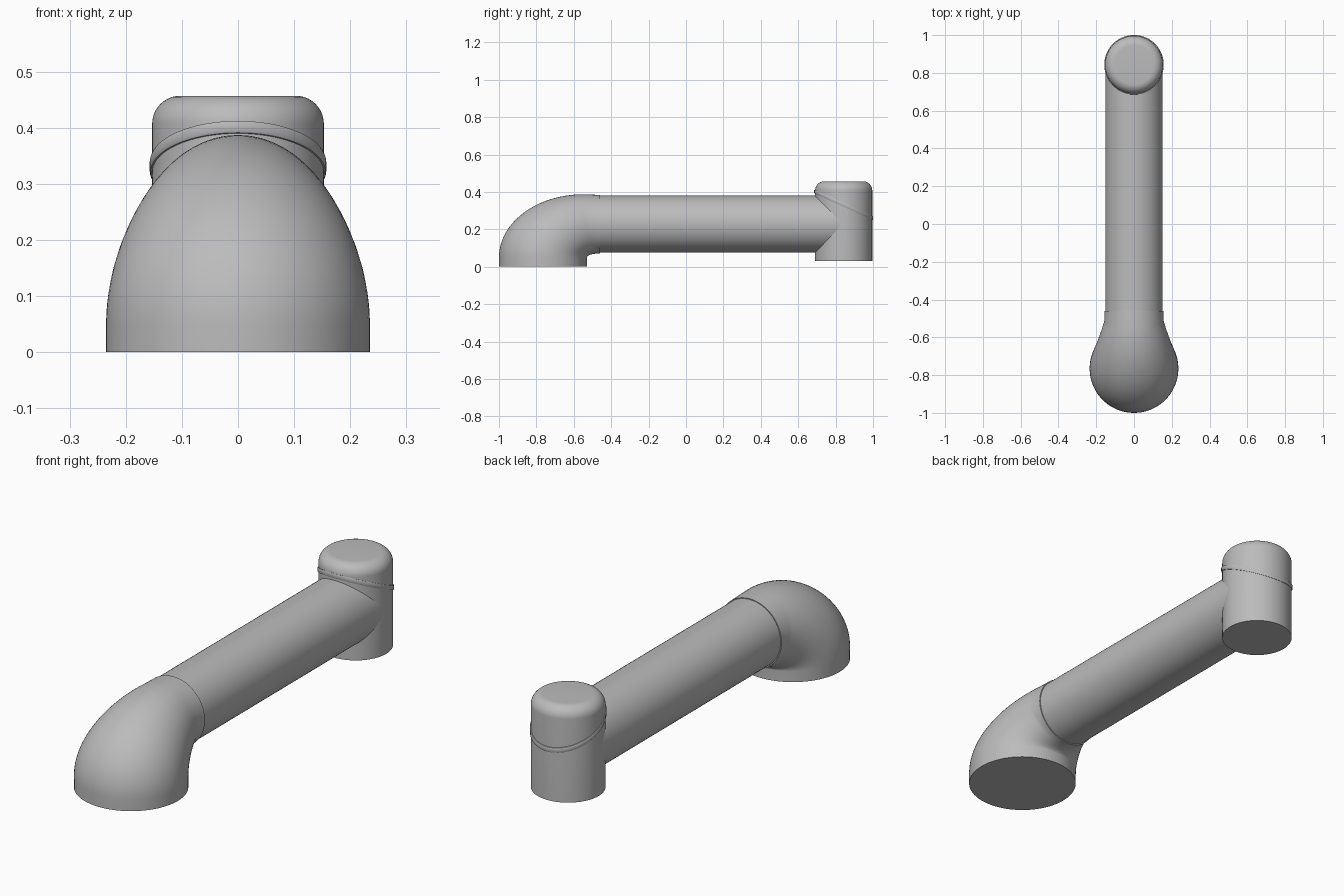
import bpy, bmesh
from math import sin, cos, pi

SEG = 72

cube = bpy.data.objects.get("Cube")
if cube:
    bpy.data.objects.remove(cube, do_unlink=True)

grey = bpy.data.materials.new("plain_grey")
grey.use_nodes = True
grey.diffuse_color = (0.5, 0.5, 0.5, 1)
grey.node_tree.nodes["Principled BSDF"].inputs["Base Color"].default_value = (0.5, 0.5, 0.5, 1)


def loft(name, rings):
    """Skin a list of point rings into a capped solid."""
    bm = bmesh.new()
    loops = [[bm.verts.new(p) for p in ring] for ring in rings]
    for a, b in zip(loops, loops[1:]):
        for i in range(SEG):
            j = (i + 1) % SEG
            bm.faces.new((a[i], a[j], b[j], b[i]))
    bm.faces.new(loops[0])
    bm.faces.new(loops[-1])
    bmesh.ops.recalc_face_normals(bm, faces=bm.faces)
    mesh = bpy.data.meshes.new(name)
    bm.to_mesh(mesh)
    bm.free()
    mesh.materials.append(grey)
    obj = bpy.data.objects.new(name, mesh)
    bpy.context.collection.objects.link(obj)
    bpy.ops.object.select_all(action='DESELECT')
    obj.select_set(True)
    bpy.context.view_layer.objects.active = obj
    bpy.ops.object.shade_smooth_by_angle(angle=pi / 5)
    return obj


def section(outer, inner, width):
    """Ellipse spanning two (y, z) points with the given half width in x."""
    cy, cz = (outer[0] + inner[0]) / 2, (outer[1] + inner[1]) / 2
    dy, dz = outer[0] - cy, outer[1] - cz
    ring = []
    for i in range(SEG):
        a = 2 * pi * i / SEG
        ring.append((width * sin(a), cy + dy * cos(a), cz + dz * cos(a)))
    return ring


def turned(name, profile, y, slope=0.0):
    """Turn an (r, z) profile about an upright axis, optionally tilted by shear."""
    rings = []
    for r, z in profile:
        ring = []
        for i in range(SEG):
            a = 2 * pi * i / SEG
            ring.append((r * cos(a), y + r * sin(a), z + slope * r * sin(a)))
        rings.append(ring)
    return loft(name, rings)


# Elbow: wide foot bending into the horizontal tube
rings = [section((-1.0, 0.0), (-0.53, 0.0), 0.235)]
STEPS = 28
for k in range(STEPS + 1):
    t = pi / 2 * k / STEPS
    c, s = max(cos(t), 0), sin(t)
    outer = (-0.55 - 0.45 * c, 0.05 + 0.337 * s)
    inner = (-0.475 - 0.055 * c, 0.048 + 0.022 * s)
    rings.append(section(outer, inner, 0.157 + 0.078 * c ** 1.08))
rings.append(section((-0.46, 0.384), (-0.46, 0.071), 0.1565))
loft("elbow_foot", rings)

# Straight tube
loft("tube", [section((y, 0.38), (y, 0.076), 0.152) for y in (-0.5, 0.843)])

# Upright post with rounded top
R, TOP, FILLET = 0.153, 0.457, 0.05
post = [(R, 0.03), (R, TOP - FILLET)]
for k in range(1, 11):
    a = pi / 2 * k / 10
    post.append((R - FILLET + FILLET * cos(a), TOP - FILLET + FILLET * sin(a)))
turned("post", post, 0.843)

# Slanted seam band around the post
band = [(0.15, 0.321), (0.156, 0.321), (0.1575, 0.324), (0.1575, 0.338),
        (0.156, 0.342), (0.15, 0.342)]
turned("seam_band", band, 0.843, slope=-0.45)
